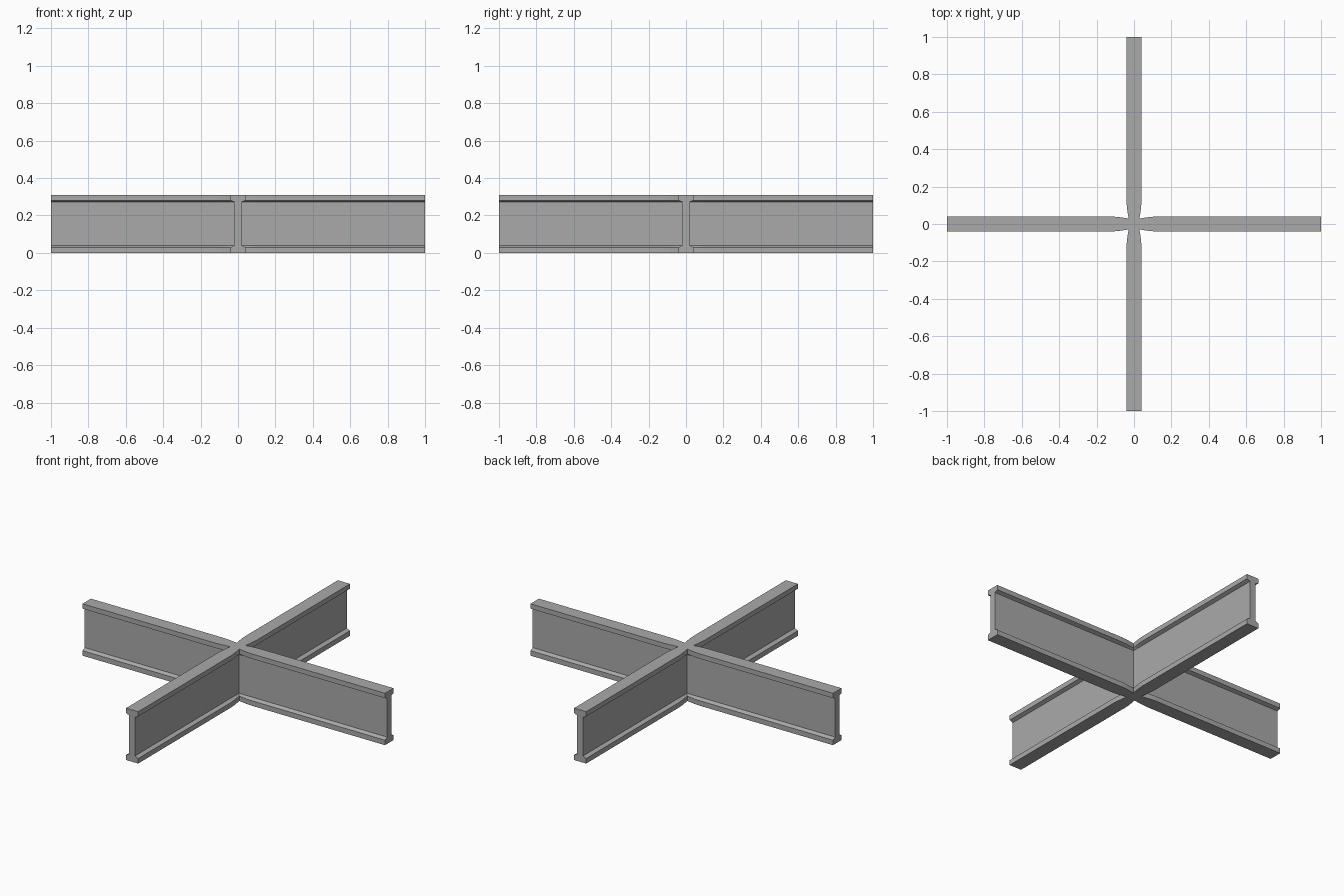
import bpy, bmesh, math
from mathutils import Matrix

if "Cube" in bpy.data.objects:
    bpy.data.objects.remove(bpy.data.objects["Cube"])

steel = bpy.data.materials.new("steel_grey")
steel.diffuse_color = (0.4, 0.4, 0.4, 1)
steel.use_nodes = True
steel.node_tree.nodes["Principled BSDF"].inputs["Base Color"].default_value = steel.diffuse_color

# Right half of the beam section: (is_flange, height)
half = [(True, 0), (True, 0.03), (False, 0.04), (False, 0.272), (True, 0.281), (True, 0.31)]
WEB, FLANGE, PINCH = 0.019, 0.04, 0.029
# Stations along one arm: (distance from centre, flange half width)
stations = [(1.0, FLANGE), (0.12, FLANGE), (0.085, 0.0375), (0.05, 0.0325)]


def ring(bm, dist, flange):
    """Closed beam section; dist None gives the mitred section at the crossing."""
    pts = []
    for side, rows in ((1, half), (-1, half[::-1])):
        for is_flange, z in rows:
            w = flange if is_flange else WEB
            pts.append((w if dist is None else dist, side * w, z))
    return [bm.verts.new(p) for p in pts]


bm = bmesh.new()
for k in range(4):
    # one arm lofted from its outer end to the crossing
    rings = [ring(bm, d, f) for d, f in stations] + [ring(bm, None, PINCH)]
    for a, b in zip(rings, rings[1:]):
        for i in range(len(a)):
            j = (i + 1) % len(a)
            bm.faces.new((a[i], a[j], b[j], b[i]))
    bm.faces.new(rings[0])
    verts = [v for r in rings for v in r]
    bmesh.ops.rotate(bm, verts=verts, cent=(0, 0, 0),
                     matrix=Matrix.Rotation(k * math.pi / 2, 3, 'Z'))

# top and bottom squares at the crossing
for z in (0, 0.31):
    bm.faces.new([bm.verts.new((x * PINCH, y * PINCH, z))
                  for x, y in ((1, 1), (-1, 1), (-1, -1), (1, -1))])

bmesh.ops.remove_doubles(bm, verts=bm.verts, dist=1e-4)
bmesh.ops.recalc_face_normals(bm, faces=bm.faces)
mesh = bpy.data.meshes.new("crossed_beam")
bm.to_mesh(mesh)
bm.free()
mesh.materials.append(steel)
beam = bpy.data.objects.new("crossed_beam", mesh)
bpy.context.collection.objects.link(beam)
